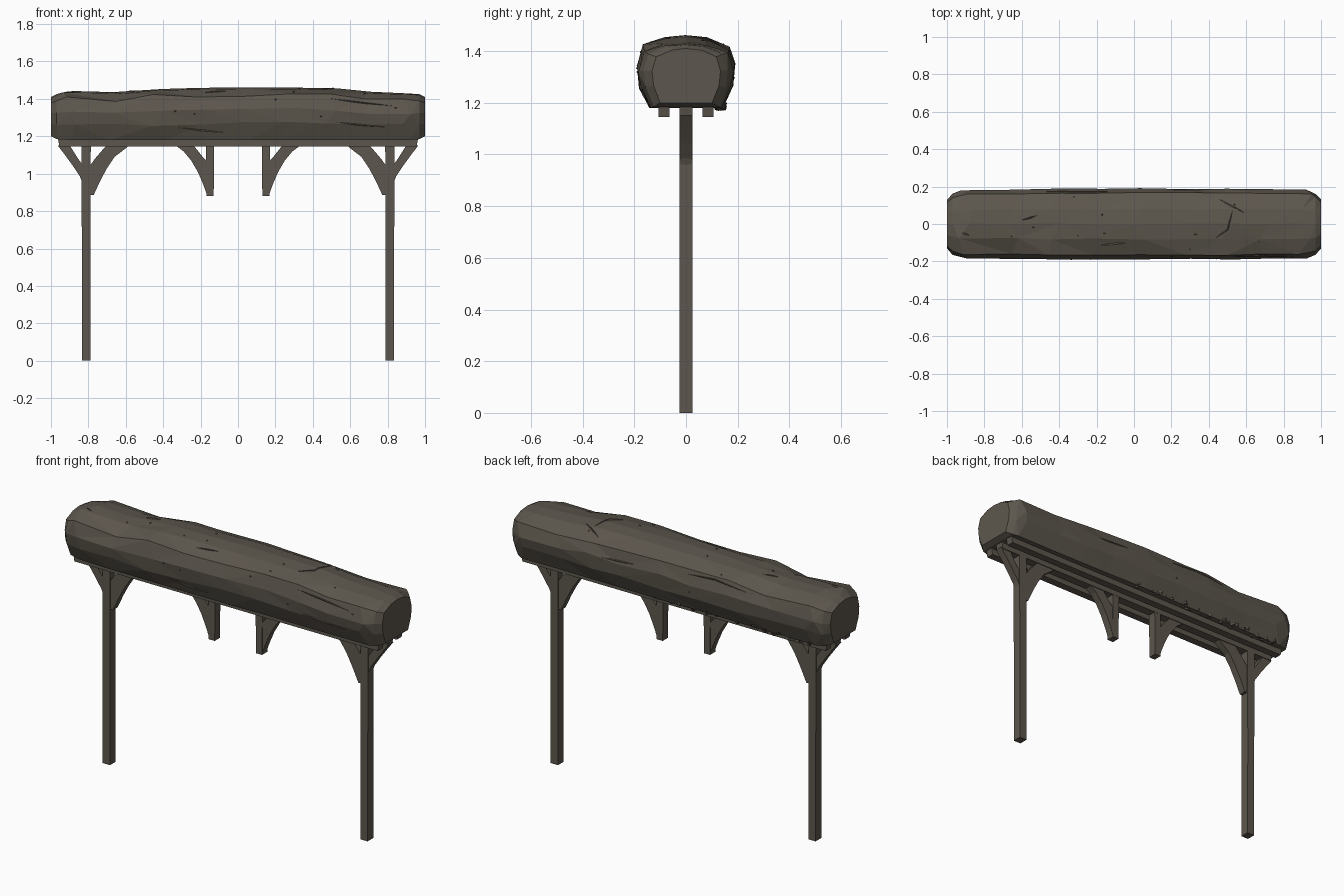
import bpy, bmesh, math, random
from mathutils import Vector
from mathutils.bvhtree import BVHTree

if "Cube" in bpy.data.objects:
    bpy.data.objects.remove(bpy.data.objects["Cube"])

random.seed(4)
mat = bpy.data.materials.new("weathered_brown")
mat.diffuse_color = (0.108, 0.094, 0.074, 1)
mat.use_nodes = True
mat.node_tree.nodes["Principled BSDF"].inputs["Base Color"].default_value = mat.diffuse_color


def finish(name, bm):
    bmesh.ops.recalc_face_normals(bm, faces=bm.faces)
    me = bpy.data.meshes.new(name)
    bm.to_mesh(me)
    bm.free()
    me.materials.append(mat)
    ob = bpy.data.objects.new(name, me)
    bpy.context.collection.objects.link(ob)
    return ob


def loft(bm, rings):
    """Skin closed rings of points and cap both ends."""
    vs = [[bm.verts.new(p) for p in r] for r in rings]
    n = len(vs[0])
    for a, b in zip(vs, vs[1:]):
        for i in range(n):
            j = (i + 1) % n
            bm.faces.new((a[i], a[j], b[j], b[i]))
    bm.faces.new(vs[0])
    bm.faces.new(vs[-1])


def rect(cx, cy, z, hx, hy):
    return [(cx + sx * hx, cy + sy * hy, z)
            for sx, sy in ((-1, -1), (1, -1), (1, 1), (-1, 1))]


def timber(name, levels):
    bm = bmesh.new()
    loft(bm, [rect(*l) for l in levels])
    return finish(name, bm)


# Faceted mass on top: one cross-section lofted along x
half = [(0.08, 1.452), (0.165, 1.418), (0.188, 1.345), (0.18, 1.27), (0.14, 1.182)]
profile = [(0, 1.46)] + half + [(-y, z) for y, z in reversed(half)]
# x, width scale, top height, bottom height
stations = [(-1.0, 0.70, 1.41, 1.2), (-0.97, 0.87, 1.425, 1.185), (-0.9, 0.97, 1.442, 1.18),
            (-0.65, 0.98, 1.436, 1.18), (-0.42, 1.0, 1.453, 1.18), (-0.2, 1.0, 1.458, 1.18),
            (0.02, 1.01, 1.462, 1.18), (0.28, 1.0, 1.46, 1.18), (0.5, 1.0, 1.456, 1.18),
            (0.68, 0.98, 1.438, 1.18), (0.91, 0.97, 1.43, 1.18), (0.97, 0.87, 1.425, 1.185),
            (1.0, 0.70, 1.41, 1.2)]
bm = bmesh.new()
rings = []
for x, w, top, bot in stations:
    end = abs(x) > 0.95
    ring = []
    for i, (y, z) in enumerate(profile):
        t = (z - 1.182) / (1.46 - 1.182)
        side = 0 < t < 0.95
        jx = 0 if end else random.uniform(-0.04, 0.04)
        jz = random.uniform(-0.012, 0.012) if side and not end else 0
        jy = random.uniform(-0.003, 0.003)
        ring.append((x + jx, y * w + jy, bot + t * (top - bot) + jz))
    rings.append(ring)
loft(bm, rings)
bmesh.ops.triangulate(bm, faces=[f for f in bm.faces if len(f.verts) == 4])
bm.normal_update()
tree = BVHTree.FromBMesh(bm)
finish("faceted_canopy", bm)


def on_skin(x, deg):
    """Point and normal on the canopy, seen from its axis (0 = back, 90 = up)."""
    d = Vector((0, math.cos(math.radians(deg)), math.sin(math.radians(deg))))
    hit = tree.ray_cast(Vector((x, 0, 1.32)) + d, -d)
    return hit[0], d


# Thin raised ridges that break up the skin
ridges = [
    [(0.5, 155), (0.65, 160), (0.82, 166)],
    [(0.53, 194), (0.66, 199), (0.8, 203)],
    [(0.43, 122), (0.5, 103), (0.53, 55)],
    [(0.46, 38), (0.53, 52), (0.59, 64)],
    [(-0.92, 112), (-0.88, 118)],
    [(-0.32, 203), (-0.2, 208), (-0.08, 212)],
    [(-0.18, 135), (-0.05, 130)],
    [(-0.6, 80), (-0.52, 70)],
    [(-0.5, 20), (-0.3, 26), (-0.13, 22)],
    [(0.2, 12), (0.4, 8)],
]
bm = bmesh.new()
for path in ridges:
    steps = []
    for (x0, a0), (x1, a1) in zip(path, path[1:]):
        steps += [(x0 + (x1 - x0) * k / 4, a0 + (a1 - a0) * k / 4) for k in range(4)]
    steps.append(path[-1])
    pts = [on_skin(*s) for s in steps]
    along = (pts[-1][0] - pts[0][0]).normalized()
    sections = []
    for k, (p, d) in enumerate(pts):
        w = 0.001 + 0.006 * math.sin(math.pi * k / (len(pts) - 1))
        side = along.cross(d).normalized()
        sections.append([p - side * w - d * 0.004, p + d * w * 0.7, p + side * w - d * 0.004])
    loft(bm, sections)
finish("canopy_ridges", bm)

# Small chips on the skin and ragged crumbs along the lower back edge
bm = bmesh.new()
spots = [(*on_skin(random.uniform(-0.85, 0.85), random.uniform(-10, 190)), 0.006)
         for _ in range(16)]
for _ in range(60):
    p = Vector((random.uniform(-0.9, 0.1), random.uniform(0.115, 0.15),
                random.uniform(1.178, 1.195)))
    spots.append((p, Vector((0, 0.6, -0.8)), random.uniform(0.008, 0.016)))
for p, d, s in spots:
    ring = [p + Vector((math.cos(a), 0, 0)) * s * 1.4 + Vector((0, d.z, -d.y)) * math.sin(a) * s
            for a in (random.uniform(0, 1) + k * math.tau / 3 for k in range(3))]
    base = [bm.verts.new(v) for v in ring]
    tip = bm.verts.new(p + d * s * 0.8)
    bm.faces.new(base)
    for k in range(3):
        bm.faces.new((base[k], base[(k + 1) % 3], tip))
finish("canopy_crumbs", bm)

# Three long beams under the canopy
for name, y, hy in (("front_rail", -0.085, 0.022), ("centre_beam", 0, 0.025),
                    ("back_rail", 0.085, 0.022)):
    timber(name, [(0, y, 1.146, 0.955, hy), (0, y, 1.2, 0.965, hy)])


def brace(name, lower, upper, sx):
    """Curved bracket between two edges in the xz plane."""
    bm = bmesh.new()
    loft(bm, [[(sx * lx, -0.021, lz), (sx * ux, -0.021, uz),
               (sx * ux, 0.021, uz), (sx * lx, 0.021, lz)]
              for (lx, lz), (ux, uz) in zip(lower, upper)])
    finish(name, bm)


# Posts, short hanging posts and their braces, mirrored left and right
outer_low = [(0.965, 1.152), (0.925, 1.1), (0.885, 1.045), (0.845, 0.985), (0.825, 0.93)]
outer_up = [(0.9, 1.152), (0.88, 1.12), (0.855, 1.08), (0.825, 1.04), (0.81, 1.0)]
inner_low = [(0.58, 1.152), (0.61, 1.128), (0.66, 1.09), (0.7, 1.03), (0.735, 0.965), (0.772, 0.885)]
inner_up = [(0.7, 1.152), (0.71, 1.143), (0.735, 1.115), (0.765, 1.08), (0.79, 1.045), (0.8, 0.885)]
hang_low = [(0.335, 1.152), (0.29, 1.118), (0.25, 1.07), (0.215, 1.01), (0.185, 0.94), (0.165, 0.885)]
hang_up = [(0.24, 1.152), (0.225, 1.135), (0.205, 1.11), (0.185, 1.085), (0.16, 1.06), (0.15, 0.885)]
for tag, sx in (("left", -1), ("right", 1)):
    timber(tag + "_post", [(sx * 0.811, 0, 0, 0.023, 0.026), (sx * 0.812, 0, 0.6, 0.023, 0.026),
                           (sx * 0.812, 0, 1.2, 0.025, 0.025)])
    timber(tag + "_hanging_post", [(sx * 0.149, 0, 0.882, 0.019, 0.024),
                                   (sx * 0.149, 0, 1.2, 0.022, 0.024)])
    brace(tag + "_outer_brace", outer_low, outer_up, sx)
    brace(tag + "_inner_brace", inner_low, inner_up, sx)
    brace(tag + "_hanging_brace", hang_low, hang_up, sx)
